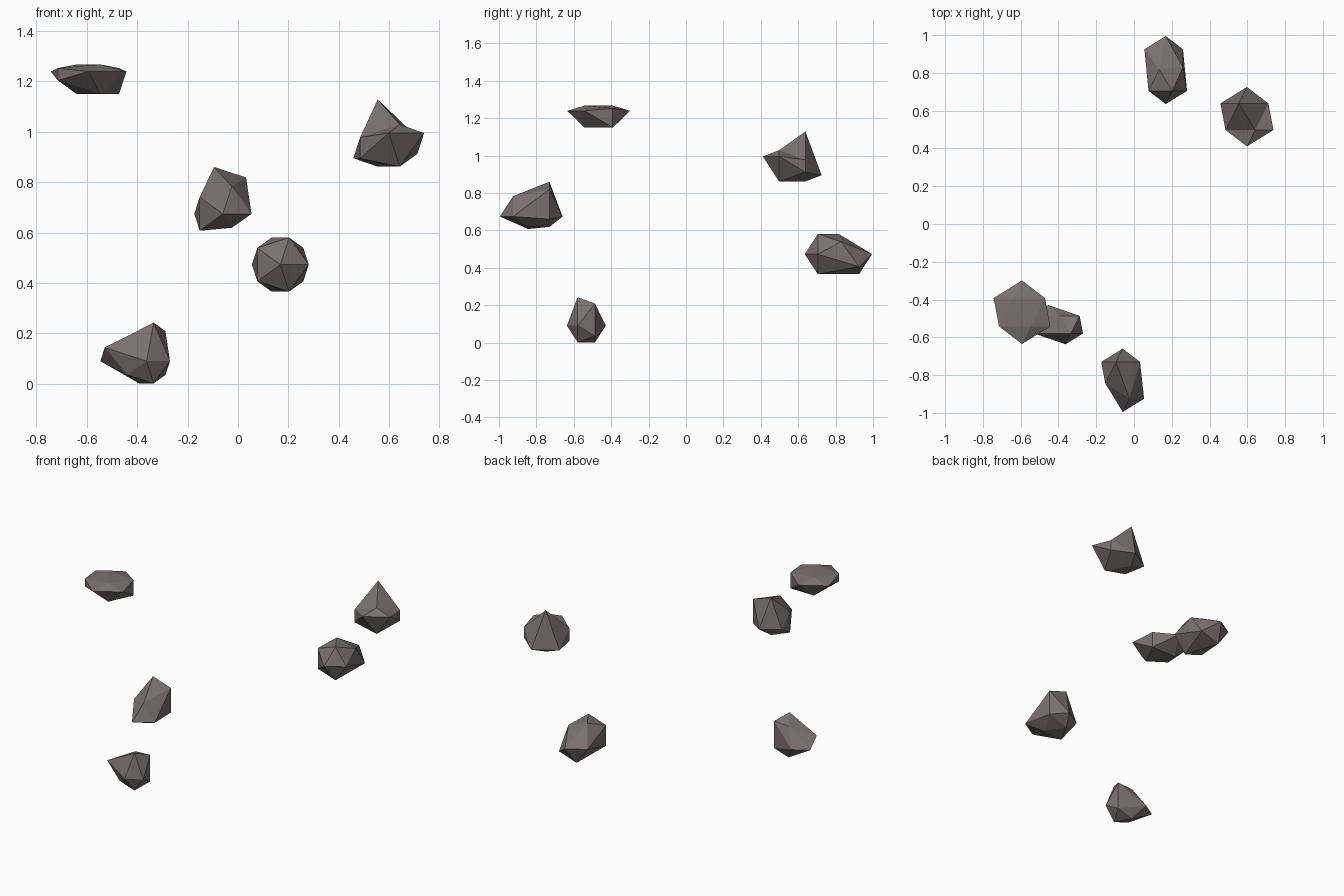
import bpy, bmesh, math
from mathutils import Vector

if "Cube" in bpy.data.objects:
    bpy.data.objects.remove(bpy.data.objects["Cube"])

stone = bpy.data.materials.new("grey_brown_stone")
stone.diffuse_color = (0.19, 0.165, 0.16, 1)
stone.use_nodes = True
stone.node_tree.nodes["Principled BSDF"].inputs["Base Color"].default_value = stone.diffuse_color


def rock(name, centre, r, moves):
    """Icosahedron with its poles along y; chosen corners are pulled along one axis.
    Corners are 'front', 'back' or the angle seen from the front (0 = right, 90 = up)."""
    c = Vector(centre)
    pos = {"front": c + Vector((0, -r, 0)), "back": c + Vector((0, r, 0))}
    ring = r * 2 / math.sqrt(5)
    for i in range(10):
        a = math.radians(36 * i)
        y = -ring / 2 if i % 2 == 0 else ring / 2
        pos[36 * i] = c + Vector((ring * math.cos(a), y, ring * math.sin(a)))
    for axis, amount, corners in moves:
        for k in corners:
            pos[k]["xyz".index(axis)] += amount

    bm = bmesh.new()
    v = {k: bm.verts.new(p) for k, p in pos.items()}
    for i in range(10):
        a, b, d = 36 * i, (36 * i + 36) % 360, (36 * i + 72) % 360
        bm.faces.new((v[a], v[b], v[d]))                                # side band
        bm.faces.new((v["front" if i % 2 == 0 else "back"], v[d], v[a]))  # cap
    bmesh.ops.recalc_face_normals(bm, faces=bm.faces)
    me = bpy.data.meshes.new(name)
    bm.to_mesh(me)
    bm.free()
    me.materials.append(stone)
    bpy.context.collection.objects.link(bpy.data.objects.new(name, me))


# Rock stretched to the back
rock("rock_back", (0.168, 0.761, 0.473), 0.126,
     [("y", 0.108, ("back", 180, 252, 324)), ("y", 0.012, (36,))])

# Rock with a raised peak
rock("rock_peaked", (0.598, 0.568, 0.995), 0.157,
     [("z", -0.1, (36, 72, 144, 180, "back")), ("z", -0.018, (216,))])

# Flat slab rock
rock("rock_flat", (-0.593, -0.467, 1.239), 0.168,
     [("z", -0.115, (72, 108)), ("z", -0.075, (36, 144)),
      ("z", 0.053, (216, 252, 288))])

# Rock pulled up and to the front
rock("rock_front", (-0.06, -0.787, 0.674), 0.127,
     [("y", -0.081, ("front", 0, 72)), ("z", 0.078, (36, 108)),
      ("z", 0.053, (252, 288, 324))])

# Lowest rock, pulled up and to the left
rock("rock_low", (-0.363, -0.533, 0.09), 0.104,
     [("x", -0.09, ("back", 144, 180)), ("z", 0.064, (36, 72)), ("z", 0.025, (108,))])
